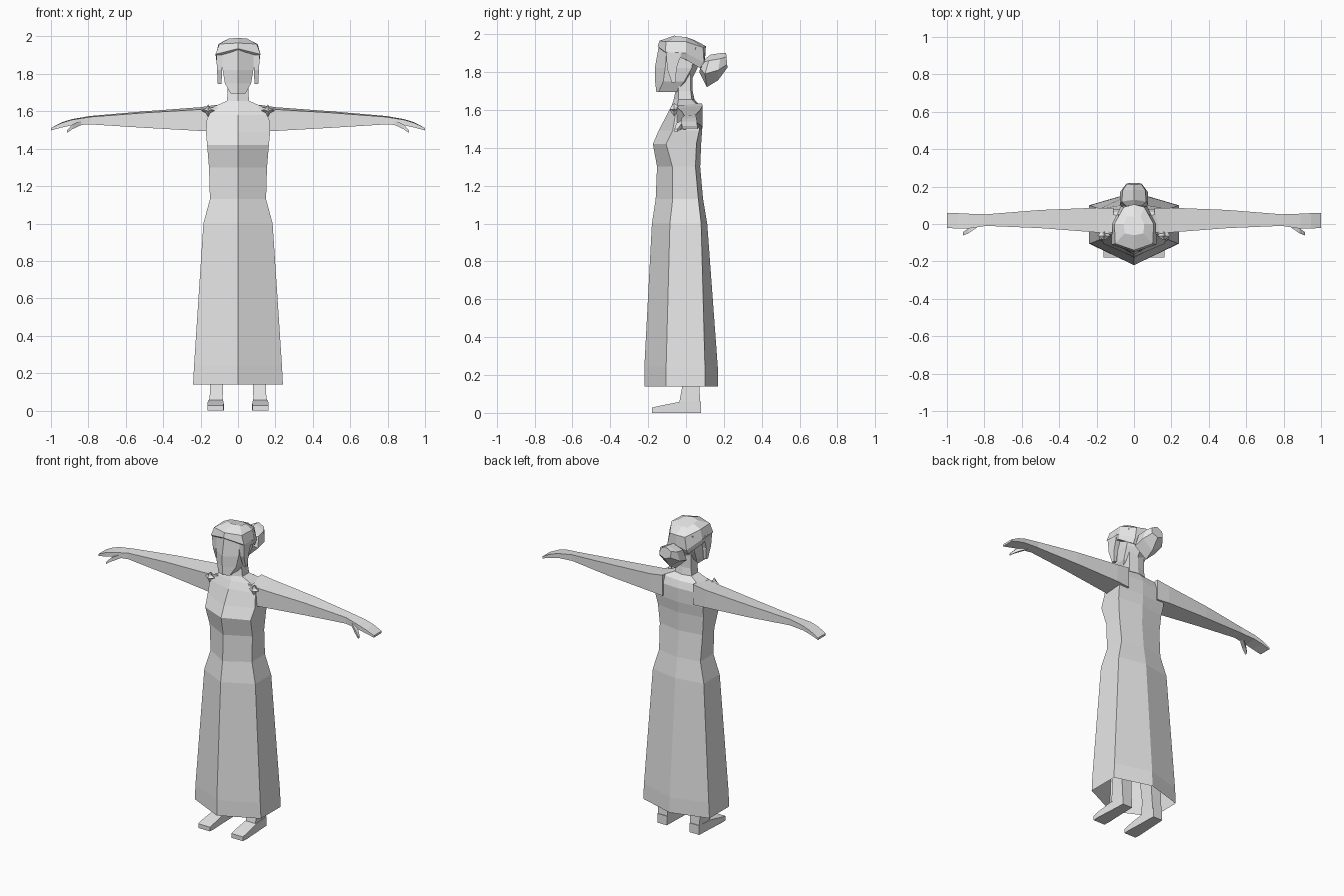
import bpy, bmesh

grey = bpy.data.materials.new("light_grey")
grey.diffuse_color = (0.8, 0.8, 0.8, 1)


def loft(name, rings, cap_start=True, cap_end=True, mirror=False):
    """Skin a list of equal-length point rings with flat faces."""
    bm = bmesh.new()
    rows = [[bm.verts.new(p) for p in r] for r in rings]
    n = len(rows[0])
    for a, b in zip(rows, rows[1:]):
        for i in range(n):
            j = (i + 1) % n
            bm.faces.new((a[i], a[j], b[j], b[i]))
    if cap_start:
        bm.faces.new(rows[0][::-1])
    if cap_end:
        bm.faces.new(rows[-1])
    if mirror:
        geo = bmesh.ops.duplicate(bm, geom=bm.verts[:] + bm.edges[:] + bm.faces[:])["geom"]
        for v in geo:
            if isinstance(v, bmesh.types.BMVert):
                v.co.x = -v.co.x
    bmesh.ops.recalc_face_normals(bm, faces=bm.faces[:])
    me = bpy.data.meshes.new(name)
    bm.to_mesh(me)
    bm.free()
    me.materials.append(grey)
    ob = bpy.data.objects.new(name, me)
    bpy.context.collection.objects.link(ob)
    return ob


def hexagon(z, x, front, side_front, side_back, back):
    """Six-sided section with a ridge at the front and at the back."""
    return [(0, front, z), (x, side_front, z), (x, side_back, z),
            (0, back, z), (-x, side_back, z), (-x, side_front, z)]


def box_x(x, y0, y1, z0, z1, drop=0.0):
    """Four-sided section across the x axis."""
    return [(x, y0, z0), (x, y1, z0 + drop), (x, y1, z1), (x, y0, z1 - drop)]


# Dress skirt and bodice, open at the hem
loft("dress", [hexagon(*r) for r in (
    (0.14, 0.24, -0.22, -0.105, 0.10, 0.17),
    (0.24, 0.235, -0.22, -0.105, 0.10, 0.168),
    (1.00, 0.185, -0.18, -0.085, 0.08, 0.112),
    (1.13, 0.15, -0.16, -0.07, 0.065, 0.09),
    (1.30, 0.155, -0.153, -0.072, 0.05, 0.075),
    (1.42, 0.165, -0.175, -0.105, 0.055, 0.08))], cap_start=False, cap_end=False)

# Chest, shoulders and neck
loft("chest_and_neck", [hexagon(*r) for r in (
    (1.42, 0.165, -0.175, -0.105, 0.055, 0.08),
    (1.49, 0.172, -0.145, -0.07, 0.07, 0.085),
    (1.58, 0.165, -0.098, -0.055, 0.075, 0.085),
    (1.625, 0.13, -0.075, -0.045, 0.06, 0.072),
    (1.655, 0.06, -0.065, -0.04, 0.03, 0.045),
    (1.70, 0.055, -0.055, -0.04, 0.025, 0.035),
    (1.80, 0.055, -0.055, -0.04, 0.025, 0.035))], cap_start=False)

# Arms tapering into flat drooping hands
loft("arms", [box_x(*r) for r in (
    (0.11, -0.055, 0.085, 1.49, 1.635, 0.01),
    (0.20, -0.045, 0.087, 1.495, 1.622, 0.012),
    (0.50, -0.022, 0.075, 1.512, 1.60, 0.008),
    (0.79, -0.010, 0.052, 1.53, 1.575, 0.005),
    (0.89, -0.025, 0.055, 1.525, 1.558, 0.004),
    (0.945, -0.025, 0.058, 1.513, 1.54, 0.003),
    (1.00, -0.02, 0.06, 1.498, 1.511, 0.0))], mirror=True)

# Thumbs
loft("thumbs", [box_x(*r) for r in (
    (0.835, -0.015, 0.015, 1.528, 1.552),
    (0.885, -0.05, -0.022, 1.505, 1.53),
    (0.915, -0.062, -0.045, 1.484, 1.498))], mirror=True)

# Shoulder bows: small four-pointed studs
star = []
for r, y in ((0.006, -0.085), (0.034, -0.063), (0.012, -0.035)):
    star.append([(0.16 + dx * (r if k % 2 == 0 else r * 0.35), y,
                  1.603 + dz * (r if k % 2 == 0 else r * 0.35))
                 for k, (dx, dz) in enumerate(((1, 0), (1, 1), (0, 1), (-1, 1),
                                               (-1, 0), (-1, -1), (0, -1), (1, -1)))])
loft("shoulder_bows", star, mirror=True)

# Face and skull
loft("head", [hexagon(*r) for r in (
    (1.695, 0.04, -0.157, -0.145, -0.05, -0.035),
    (1.75, 0.07, -0.163, -0.12, -0.01, 0.025),
    (1.82, 0.082, -0.165, -0.11, 0.03, 0.06),
    (1.93, 0.085, -0.145, -0.10, 0.05, 0.08))])


def hair_ring(half):
    """Mirror a half section that starts and ends on the centre line."""
    return half + [(-x, y, z) for x, y, z in half[-2:0:-1]]


# Hair cap sloping down to the back
loft("hair_cap", [hair_ring(h) for h in (
    [(0, -0.14, 1.925), (0.105, -0.105, 1.90), (0.115, 0.0, 1.865),
     (0.07, 0.075, 1.82), (0, 0.085, 1.82)],
    [(0, -0.15, 1.935), (0.12, -0.11, 1.905), (0.118, 0.0, 1.90),
     (0.07, 0.095, 1.85), (0, 0.10, 1.86)],
    [(0, -0.14, 1.965), (0.10, -0.105, 1.96), (0.105, 0.0, 1.96),
     (0.055, 0.09, 1.93), (0, 0.105, 1.937)],
    [(0, -0.06, 1.993), (0.05, -0.05, 1.988), (0.055, 0.0, 1.985),
     (0.035, 0.04, 1.968), (0, 0.04, 1.97)])])

# Locks hanging beside the face
loft("side_locks", [[(x0, y0, z), (x1, y0, z), (x1, y1, z), (x0, y1, z)] for z, x0, x1, y0, y1 in (
    (1.745, 0.088, 0.108, -0.075, -0.055),
    (1.82, 0.085, 0.112, -0.10, -0.05),
    (1.91, 0.08, 0.117, -0.105, -0.02))], mirror=True)

# Faceted bun at the back of the head
loft("hair_bun", [hair_ring(h) for h in (
    [(0, 0.07, 1.80), (0.03, 0.075, 1.82), (0.03, 0.085, 1.85), (0, 0.09, 1.86)],
    [(0, 0.11, 1.72), (0.075, 0.10, 1.79), (0.065, 0.12, 1.86), (0, 0.13, 1.892)],
    [(0, 0.17, 1.757), (0.075, 0.17, 1.81), (0.06, 0.18, 1.87), (0, 0.185, 1.90)],
    [(0, 0.22, 1.825), (0.04, 0.217, 1.84), (0.04, 0.213, 1.88), (0, 0.212, 1.90)])])

# Legs rising inside the skirt
loft("legs", [[(x0, y0, z), (x1, y0, z), (x1, y1, z), (x0, y1, z)] for z, x0, x1, y0, y1 in (
    (0.03, 0.083, 0.152, -0.04, 0.077),
    (0.14, 0.08, 0.15, -0.02, 0.07),
    (0.45, 0.06, 0.15, -0.04, 0.07))], mirror=True)

# Feet with low toes
loft("feet", [[(x0, y, 0), (x1, y, 0), (x1, y, z), (x0, y, z)] for y, x0, x1, z in (
    (-0.18, 0.078, 0.162, 0.028),
    (-0.14, 0.076, 0.164, 0.037),
    (-0.04, 0.08, 0.158, 0.057),
    (0.08, 0.083, 0.152, 0.06))], mirror=True)
